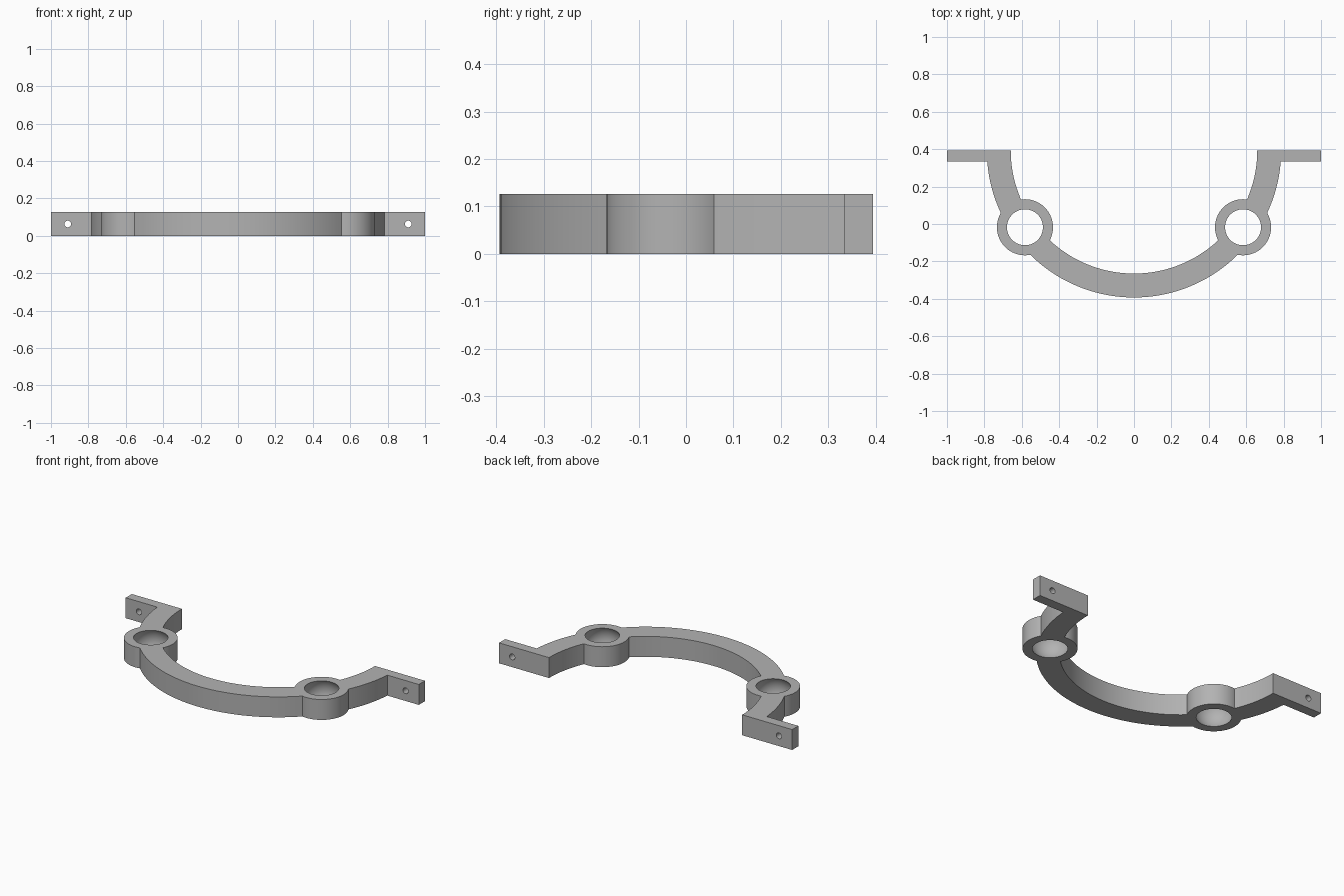
import bpy, bmesh, math
from mathutils import Matrix, Vector

if "Cube" in bpy.data.objects:
    bpy.data.objects.remove(bpy.data.objects["Cube"])

HEIGHT = 0.126
MID = HEIGHT / 2
BACK = 0.394              # back plane, also the centre line of the arch
OUTER, INNER = 0.787, 0.659
BOSS_X, BOSS_Y = 0.583, -0.0175

grey = bpy.data.materials.new("plain grey")
grey.use_nodes = True
grey.diffuse_color = (0.45, 0.45, 0.45, 1)
grey.node_tree.nodes["Principled BSDF"].inputs["Base Color"].default_value = grey.diffuse_color


def make_object(name, bm):
    bmesh.ops.recalc_face_normals(bm, faces=bm.faces)
    mesh = bpy.data.meshes.new(name)
    bm.to_mesh(mesh)
    bm.free()
    mesh.materials.append(grey)
    obj = bpy.data.objects.new(name, mesh)
    bpy.context.collection.objects.link(obj)
    return obj


def cylinder(name, radius, depth, matrix, segments=64):
    bm = bmesh.new()
    bmesh.ops.create_cone(bm, cap_ends=True, segments=segments, radius1=radius,
                          radius2=radius, depth=depth, matrix=matrix)
    return make_object(name, bm)


def combine(target, tool, operation):
    mod = target.modifiers.new(tool.name, "BOOLEAN")
    mod.operation = operation
    mod.solver = "EXACT"
    mod.object = tool
    bpy.context.view_layer.objects.active = target
    bpy.ops.object.modifier_apply(modifier=mod.name)
    bpy.data.objects.remove(tool)


# Half-ring arch, extruded from a flat outline
steps = 72
angles = [math.pi + math.pi * i / steps for i in range(steps + 1)]
outline = [(OUTER, a) for a in angles] + [(INNER, a) for a in reversed(angles)]
bm = bmesh.new()
face = bm.faces.new([bm.verts.new((r * math.cos(a), BACK + r * math.sin(a), 0))
                     for r, a in outline])
top = bmesh.ops.extrude_face_region(bm, geom=[face])["geom"]
bmesh.ops.translate(bm, vec=Vector((0, 0, HEIGHT)),
                    verts=[v for v in top if isinstance(v, bmesh.types.BMVert)])
bracket = make_object("curved_bracket", bm)

# Round bosses and mounting tabs
for side in (-1, 1):
    boss = cylinder("boss", 0.15, HEIGHT,
                    Matrix.Translation((side * BOSS_X, BOSS_Y, MID)))
    combine(bracket, boss, "UNION")
    bm = bmesh.new()
    bmesh.ops.create_cube(bm, size=1, matrix=Matrix.Translation((side * 0.86, BACK - 0.03, MID))
                          @ Matrix.Diagonal((0.28, 0.06, HEIGHT, 1)))
    combine(bracket, make_object("mounting_tab", bm), "UNION")

# Ball sockets through the bosses and screw holes through the tabs
for side in (-1, 1):
    bm = bmesh.new()
    bmesh.ops.create_uvsphere(bm, u_segments=64, v_segments=32, radius=0.115,
                              matrix=Matrix.Translation((side * BOSS_X, BOSS_Y, MID)))
    combine(bracket, make_object("ball_socket", bm), "DIFFERENCE")
    hole = cylinder("screw_hole", 0.018, 0.2,
                    Matrix.Translation((side * 0.91, BACK - 0.03, MID))
                    @ Matrix.Rotation(math.pi / 2, 4, "X"), 32)
    combine(bracket, hole, "DIFFERENCE")

bpy.ops.object.select_all(action="DESELECT")
bracket.select_set(True)
bpy.context.view_layer.objects.active = bracket
bpy.ops.object.shade_smooth_by_angle(angle=math.radians(25))
